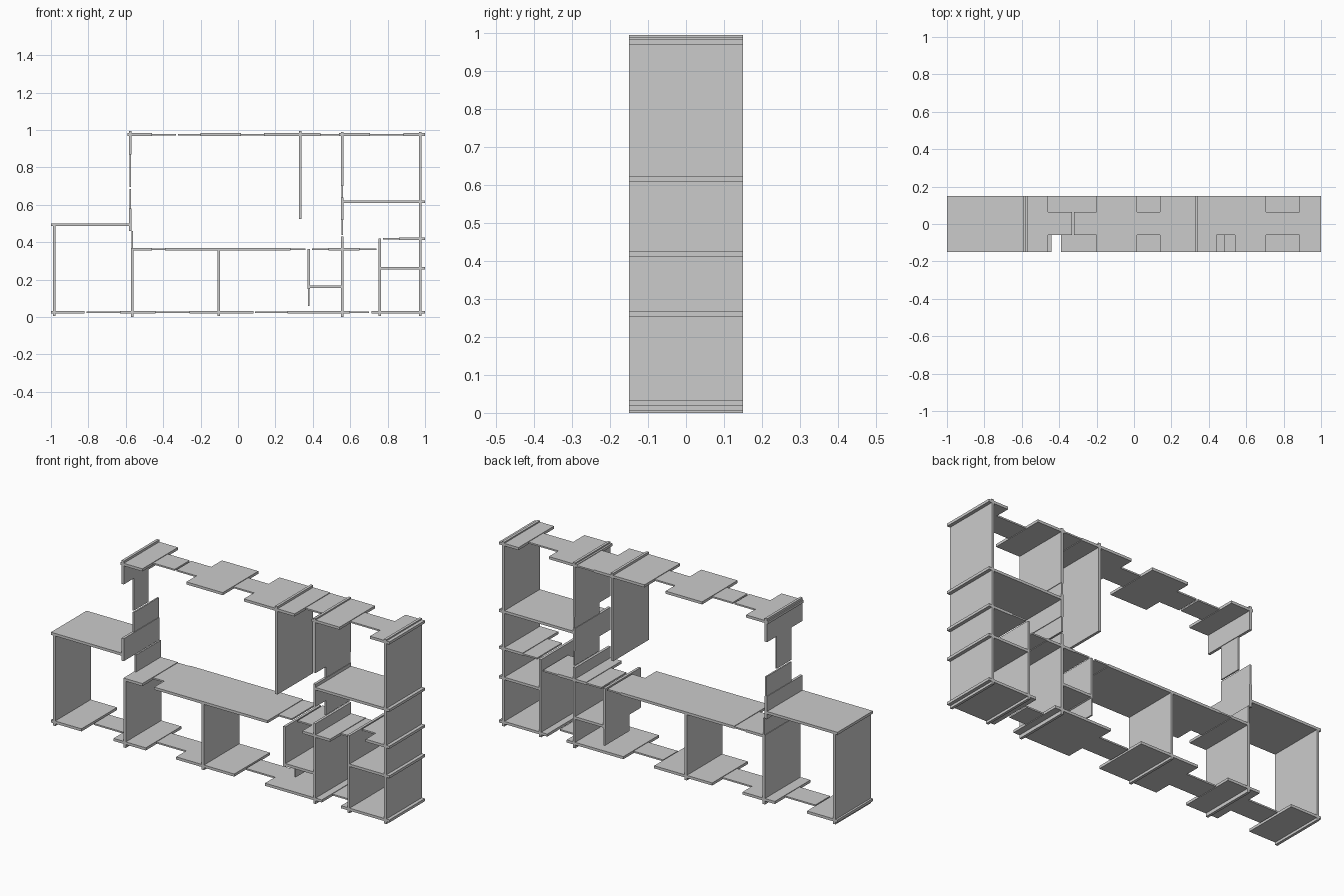
import bpy

if "Cube" in bpy.data.objects:
    bpy.data.objects.remove(bpy.data.objects["Cube"])

T, THIN = 0.014, 0.008              # thick boards and thin connecting boards
DEPTHS = {"full": (-0.15, 0.15), "mid": (-0.06, 0.065), "back": (-0.06, 0.15)}


def box(name, x, y, z):
    bpy.ops.mesh.primitive_cube_add(size=1, location=[sum(r) / 2 for r in (x, y, z)])
    ob = bpy.context.object
    ob.name = name
    ob.scale = [r[1] - r[0] for r in (x, y, z)]
    bpy.ops.object.transform_apply(location=False, rotation=False, scale=True)


def half(depth):
    return (T if depth == "full" else THIN) / 2


def shelf(name, z, pieces):
    for x0, x1, depth in pieces:
        h = half(depth)
        box(name, (x0, x1), DEPTHS[depth], (z - h, z + h))


def upright(name, x, pieces):
    for z0, z1, depth in pieces:
        h = half(depth)
        box(name, (x - h, x + h), DEPTHS[depth], (z0, z1))


# Horizontal boards
shelf("bottom_board", 0.025, [
    (-1, -0.82, "full"), (-0.81, -0.63, "mid"), (-0.63, -0.44, "full"),
    (-0.44, -0.26, "mid"), (-0.26, 0.083, "full"), (0.09, 0.265, "mid"),
    (0.265, 0.6, "full"), (0.6, 0.7, "mid"), (0.715, 1, "full")])
shelf("top_board", 0.976, [
    (-0.59, -0.46, "full"), (-0.46, -0.332, "mid"), (-0.322, -0.2, "mid"),
    (-0.2, 0.015, "full"), (0.015, 0.14, "mid"), (0.14, 0.44, "full"),
    (0.44, 0.54, "back"), (0.54, 0.705, "full"), (0.705, 0.885, "mid"),
    (0.885, 1, "full")])
shelf("middle_shelf", 0.363, [
    (-0.57, -0.46, "full"), (-0.46, -0.39, "back"), (-0.39, 0.28, "full"),
    (0.28, 0.36, "back"), (0.395, 0.485, "back"), (0.485, 0.65, "full"),
    (0.65, 0.74, "back")])
shelf("left_shelf", 0.493, [(-1, -0.58, "full")])
shelf("right_upper_shelf", 0.616, [(0.555, 1, "full")])
shelf("right_middle_shelf", 0.419, [(0.775, 0.86, "back"), (0.86, 1, "full")])
shelf("right_lower_shelf", 0.261, [(0.755, 1, "full")])
shelf("small_shelf", 0.162, [(0.378, 0.56, "full")])

# Vertical boards
upright("left_end", -0.982, [(0.005, 0.5, "full")])
upright("lower_left_upright", -0.565, [(0, 0.37, "full"), (0.37, 0.46, "back")])
upright("upper_left_upright", -0.577, [
    (0.46, 0.58, "full"), (0.58, 0.685, "back"),
    (0.695, 0.87, "mid"), (0.87, 0.995, "full")])
upright("lower_centre_upright", -0.103, [(0.005, 0.365, "full")])
upright("hanging_upright", 0.332, [(0.525, 0.995, "full")])
upright("small_upright", 0.379, [(0.06, 0.15, "back"), (0.15, 0.365, "full")])
upright("right_inner_upright", 0.557, [
    (0, 0.43, "full"), (0.44, 0.52, "back"), (0.52, 0.64, "full"),
    (0.64, 0.7, "back"), (0.7, 0.99, "full")])
upright("lower_right_upright", 0.758, [(0.005, 0.42, "full")])
upright("right_end", 0.975, [(0.005, 0.99, "full")])
